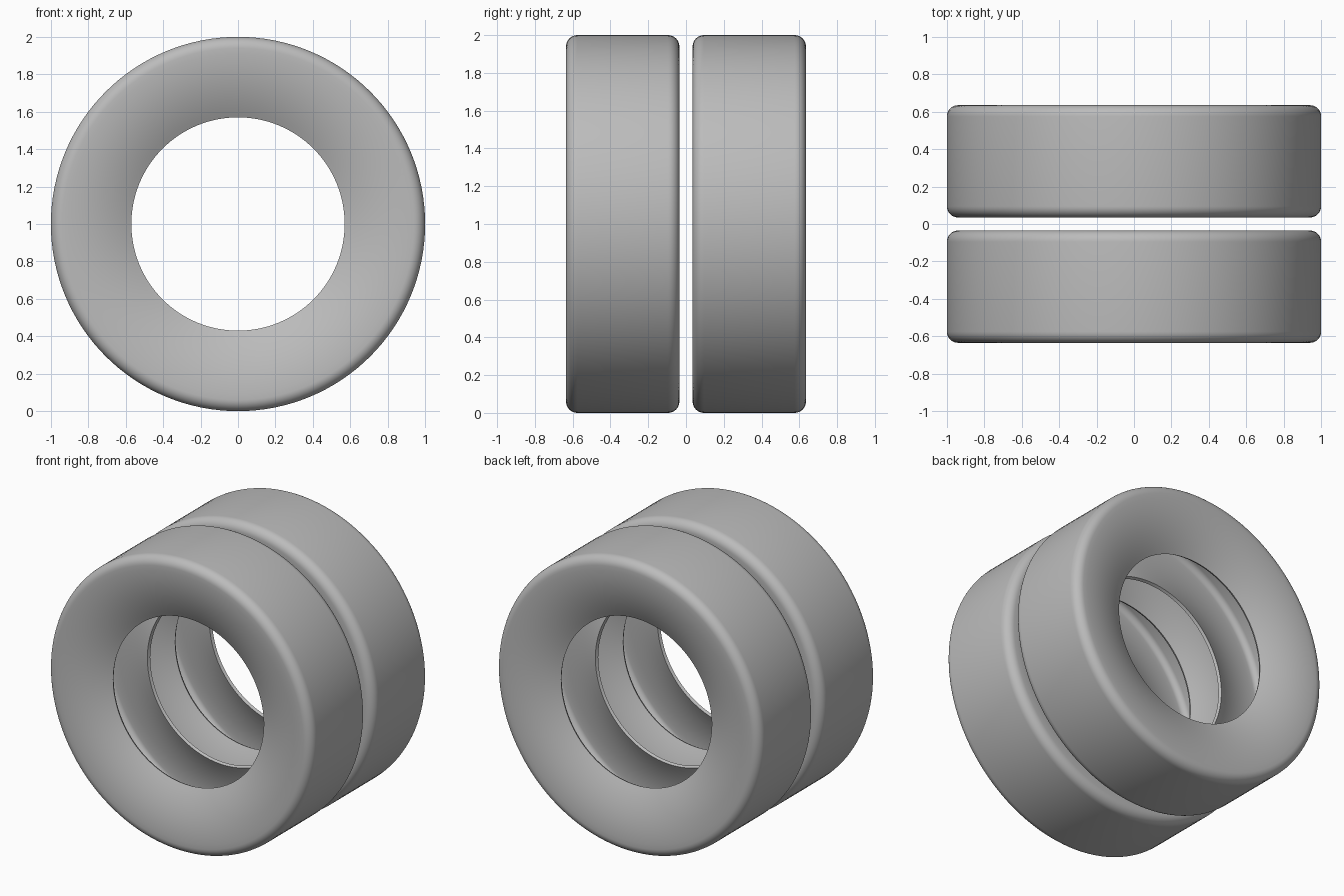
import bpy, bmesh, math
from mathutils import Matrix, Vector

cube = bpy.data.objects.get("Cube")
if cube:
    bpy.data.objects.remove(cube, do_unlink=True)

rubber = bpy.data.materials.new("grey_rubber")
rubber.use_nodes = True
GREY = (0.5, 0.5, 0.5, 1)
rubber.diffuse_color = GREY
rubber.node_tree.nodes["Principled BSDF"].inputs["Base Color"].default_value = GREY

OUTER, BEAD = 1.0, 0.57       # radii of tread and hole
HALF, DISH = 0.3, 0.1         # half width, depth of the sidewall at the hole
FILLET, WALL = 0.06, 0.02
SEGMENTS = 128


def half_section():
    """Points (y, radius) from the bead, over the sidewall, to the tread."""
    shoulder = OUTER - FILLET
    pts = []
    for i in range(12):
        t = i / 12
        pts.append((HALF - DISH * (1 - t) ** 2, BEAD + (shoulder - BEAD) * t))
    for i in range(9):
        a = math.pi / 2 * i / 8
        pts.append((HALF - FILLET + FILLET * math.cos(a), shoulder + FILLET * math.sin(a)))
    return pts


def make_tyre(name, y):
    side = half_section()
    section = side + [(-w, r) for w, r in reversed(side)]
    bm = bmesh.new()
    rings = []
    for k in range(SEGMENTS):
        turn = Matrix.Rotation(2 * math.pi * k / SEGMENTS, 3, "Y")
        rings.append([bm.verts.new(turn @ Vector((0, w, r))) for w, r in section])
    for k, ring in enumerate(rings):
        after = rings[(k + 1) % SEGMENTS]
        for i in range(len(section) - 1):
            bm.faces.new((ring[i], ring[i + 1], after[i + 1], after[i]))
    # Make the tread face outwards
    bm.normal_update()
    tread = max(bm.faces, key=lambda f: f.calc_area())
    if tread.normal.dot(tread.calc_center_median()) < 0:
        bmesh.ops.reverse_faces(bm, faces=bm.faces[:])
    mesh = bpy.data.meshes.new(name)
    bm.to_mesh(mesh)
    bm.free()
    mesh.materials.append(rubber)
    tyre = bpy.data.objects.new(name, mesh)
    tyre.location = (0, y, OUTER)
    bpy.context.collection.objects.link(tyre)

    # Hollow casing with an open inside
    shell = tyre.modifiers.new("casing", "SOLIDIFY")
    shell.thickness = WALL
    shell.offset = -1
    bpy.ops.object.select_all(action="DESELECT")
    tyre.select_set(True)
    bpy.context.view_layer.objects.active = tyre
    bpy.ops.object.modifier_apply(modifier="casing")
    bpy.ops.object.shade_smooth_by_angle(angle=math.radians(40))


make_tyre("front_tyre", -0.335)
make_tyre("rear_tyre", 0.335)
